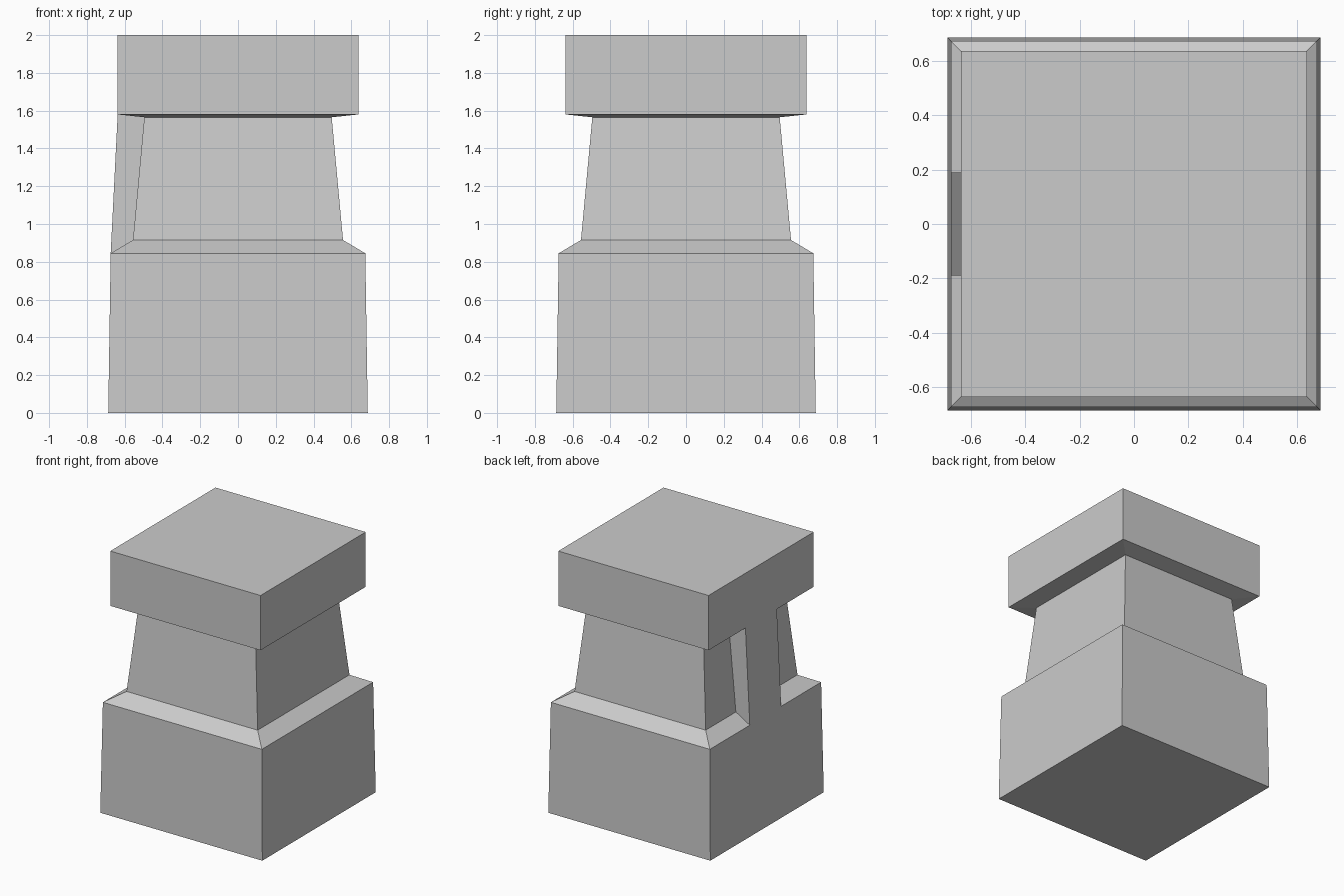
import bpy
import bmesh

cube = bpy.data.objects.get("Cube")
if cube:
    bpy.data.objects.remove(cube, do_unlink=True)

GREY = (0.6, 0.6, 0.6, 1.0)
stone = bpy.data.materials.new("light_grey")
stone.use_nodes = True
stone.diffuse_color = GREY
stone.node_tree.nodes["Principled BSDF"].inputs["Base Color"].default_value = GREY


def loft(name, rings):
    """Closed flat-shaded solid through rectangles (x0, x1, half_depth, z)."""
    bm = bmesh.new()
    loops = [[bm.verts.new(p) for p in ((x0, -d, z), (x1, -d, z), (x1, d, z), (x0, d, z))]
             for x0, x1, d, z in rings]
    bm.faces.new(loops[0][::-1])
    bm.faces.new(loops[-1])
    for low, high in zip(loops, loops[1:]):
        for i in range(4):
            j = (i + 1) % 4
            bm.faces.new((low[i], low[j], high[j], high[i]))
    bmesh.ops.recalc_face_normals(bm, faces=bm.faces)
    mesh = bpy.data.meshes.new(name)
    bm.to_mesh(mesh)
    bm.free()
    mesh.materials.append(stone)
    obj = bpy.data.objects.new(name, mesh)
    bpy.context.collection.objects.link(obj)
    return obj


# Square pillar: tapered base, chamfered shoulder, narrowing neck, overhanging cap
profile = [(0.687, 0), (0.674, 0.845), (0.556, 0.915),
           (0.496, 1.565), (0.637, 1.58), (0.637, 2)]
loft("pillar", [(-r, r, r, z) for r, z in profile])

# Upright rib joining base and cap on one side, embedded in the neck
loft("side_rib", [(-0.674, -0.45, 0.19, 0.845), (-0.637, -0.45, 0.19, 1.58)])
